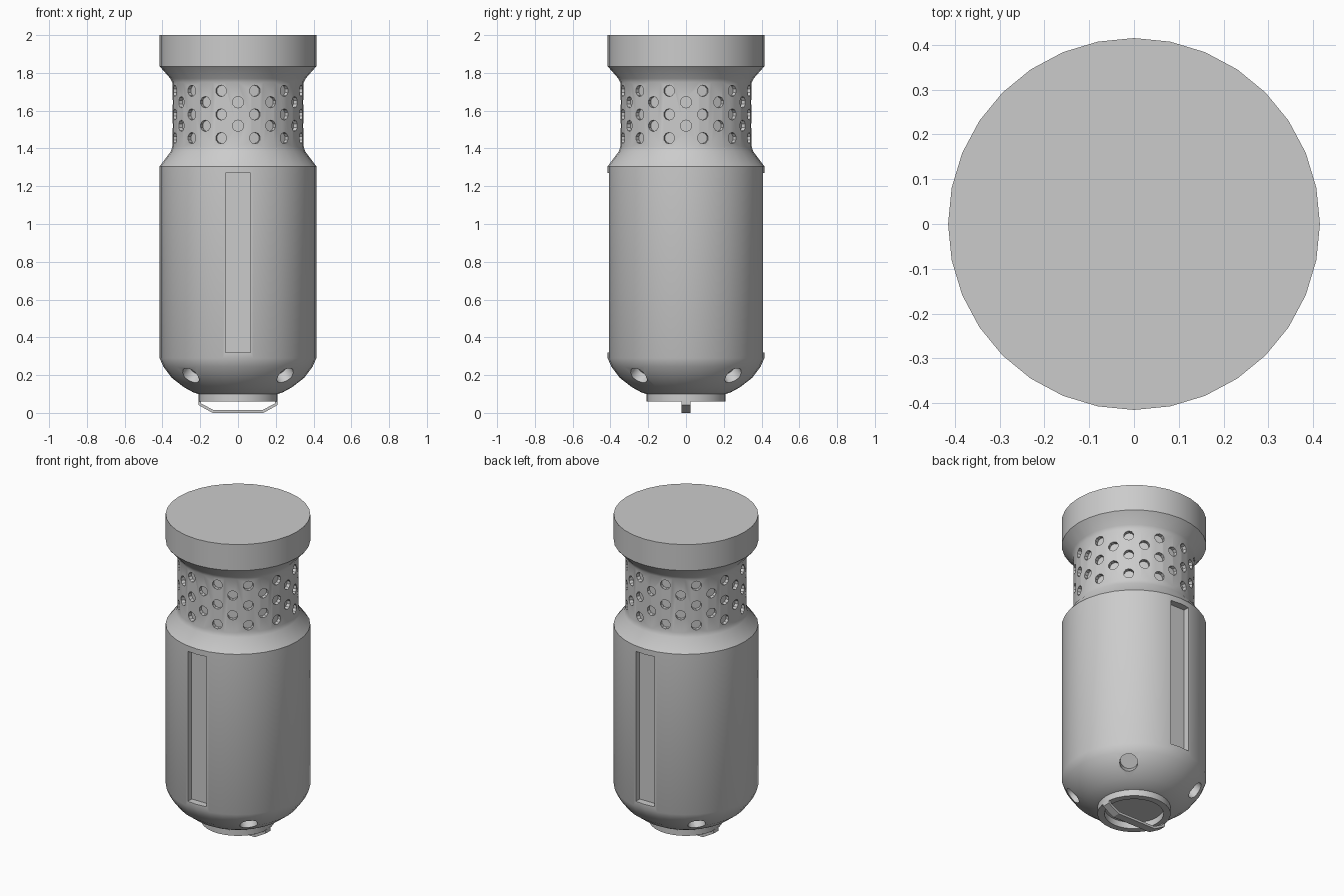
import bpy, bmesh
from math import sin, cos, pi, radians
from mathutils import Matrix, Vector

if "Cube" in bpy.data.objects:
    bpy.data.objects.remove(bpy.data.objects["Cube"])

SEG = 32


def add_object(name, bm):
    bmesh.ops.recalc_face_normals(bm, faces=bm.faces[:])
    me = bpy.data.meshes.new(name)
    bm.to_mesh(me)
    bm.free()
    ob = bpy.data.objects.new(name, me)
    bpy.context.collection.objects.link(ob)
    return ob


def lathe(name, profile):
    """Closed solid of revolution from (radius, z) points, capped at both ends."""
    bm = bmesh.new()
    rings = [[bm.verts.new((r * cos(2 * pi * i / SEG), r * sin(2 * pi * i / SEG), z))
              for i in range(SEG)] for r, z in profile]
    for a, b in zip(rings, rings[1:]):
        for i in range(SEG):
            j = (i + 1) % SEG
            bm.faces.new((a[i], a[j], b[j], b[i]))
    bm.faces.new(rings[0])
    bm.faces.new(rings[-1])
    return add_object(name, bm)


def add_peg(bm, center, direction, radius, depth, sides):
    """Cylinder cutter reaching `depth` below the surface point `center`."""
    d = Vector(direction).normalized()
    length = depth + 0.06
    mid = Vector(center) + d * (length / 2 - depth)
    rot = d.to_track_quat('Z', 'Y').to_matrix().to_4x4()
    bmesh.ops.create_cone(bm, cap_ends=True, segments=sides, radius1=radius,
                          radius2=radius, depth=length,
                          matrix=Matrix.Translation(mid) @ rot)


def cut(target, bm):
    cutter = add_object("cutter", bm)
    cutter.hide_render = True
    mod = target.modifiers.new("cut", 'BOOLEAN')
    mod.operation = 'DIFFERENCE'
    mod.solver = 'EXACT'
    mod.object = cutter
    bpy.context.view_layer.objects.active = target
    bpy.ops.object.modifier_apply(modifier=mod.name)
    bpy.data.objects.remove(cutter)


# Canister: recessed base ring, rounded bottom, body, neck and cap
canister = lathe("canister", [
    (0.17, 0.10), (0.17, 0.06), (0.21, 0.06), (0.21, 0.10), (0.235, 0.108),
    (0.285, 0.135), (0.35, 0.185), (0.395, 0.245), (0.415, 0.29),
    (0.415, 1.305), (0.355, 1.385), (0.348, 1.41), (0.348, 1.75),
    (0.358, 1.77), (0.415, 1.835), (0.415, 2.0)])

# Long slots on front and back
bm = bmesh.new()
for s in (-1, 1):
    m = Matrix.Translation((0, s * 0.43, 0.795)) @ Matrix.Diagonal((0.13, 0.12, 0.95, 1))
    bmesh.ops.create_cube(bm, size=1, matrix=m)
cut(canister, bm)

# Staggered dimples round the neck
bm = bmesh.new()
for col in range(24):
    a = radians(15 * col)
    for z in ((1.455, 1.58, 1.705) if col % 2 else (1.52, 1.645)):
        add_peg(bm, (0.348 * cos(a), 0.348 * sin(a), z), (cos(a), sin(a), 0),
                0.03, 0.025, 10)
cut(canister, bm)

# Four angled holes in the lower shoulder
bm = bmesh.new()
for k in range(4):
    a = radians(45 + 90 * k)
    add_peg(bm, (0.355 * cos(a), 0.355 * sin(a), 0.195),
            (cos(a), sin(a), -1.0), 0.052, 0.06, 16)
cut(canister, bm)

# Flat pull handle bent across the base
bm = bmesh.new()
half = [(0.21, 0.065), (0.21, 0.042), (0.135, 0.0)]
inner = [(0.195, 0.065), (0.195, 0.05), (0.13, 0.015)]
outer = half + [(-x, z) for x, z in reversed(half)]
inner = inner + [(-x, z) for x, z in reversed(inner)]
sections = [[bm.verts.new((x, y, z)) for (x, z), y in
             ((o, -0.025), (o, 0.025), (i, 0.025), (i, -0.025))]
            for o, i in zip(outer, inner)]
for a, b in zip(sections, sections[1:]):
    for i in range(4):
        j = (i + 1) % 4
        bm.faces.new((a[i], a[j], b[j], b[i]))
bm.faces.new(sections[0])
bm.faces.new(sections[-1])
handle = add_object("pull_handle", bm)

# Smooth shading with crisp edges on the canister
bpy.ops.object.select_all(action='DESELECT')
canister.select_set(True)
bpy.context.view_layer.objects.active = canister
bpy.ops.object.shade_smooth_by_angle(angle=radians(35))
